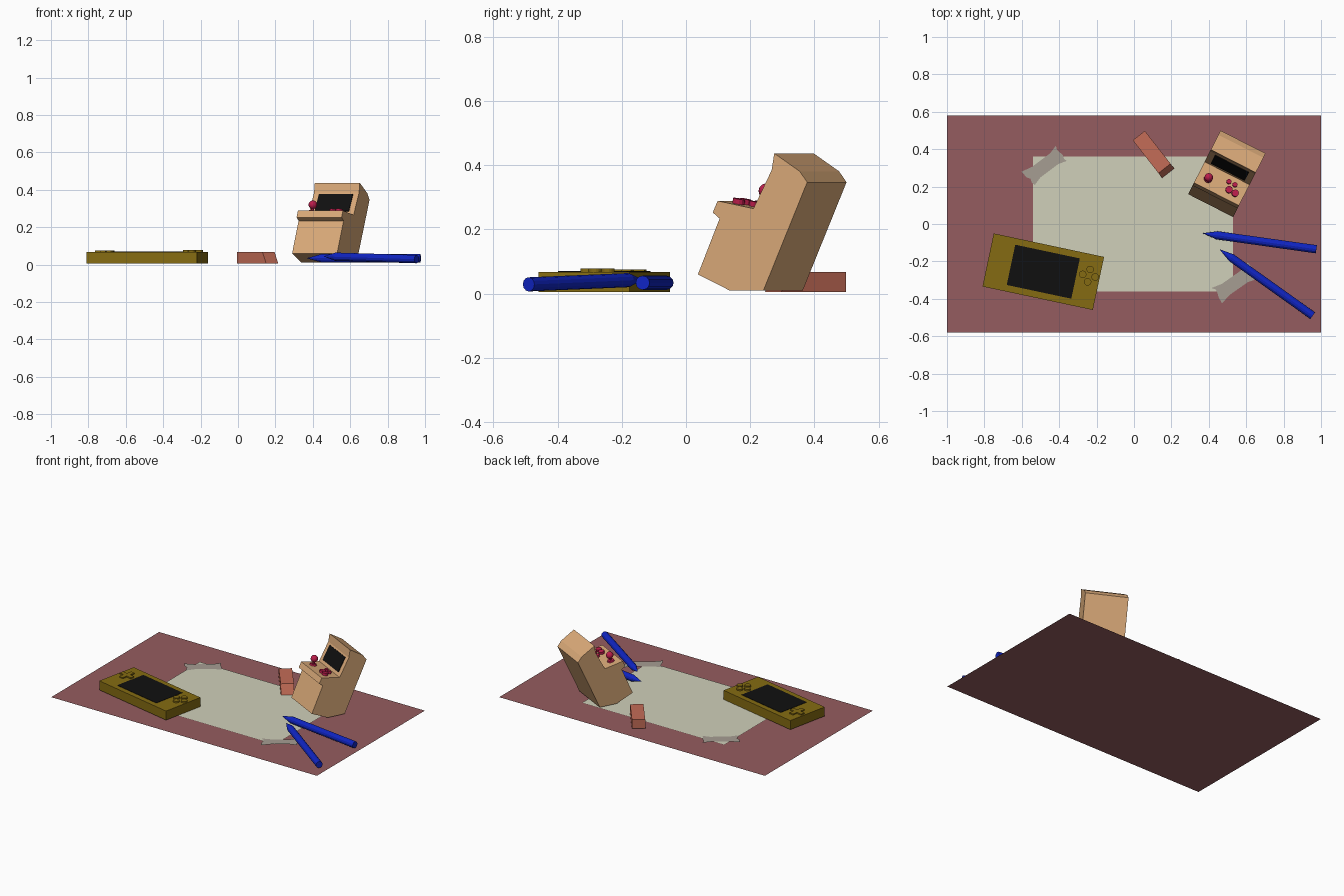
import bpy, bmesh, math, random
from mathutils import Matrix, Vector

if "Cube" in bpy.data.objects:
    bpy.data.objects.remove(bpy.data.objects["Cube"])

random.seed(4)


def mat(name, rgb):
    m = bpy.data.materials.new(name)
    m.diffuse_color = (*rgb, 1)
    m.use_nodes = True
    m.node_tree.nodes["Principled BSDF"].inputs["Base Color"].default_value = m.diffuse_color
    return m


MAT_RED = mat("dusty rose", (.30, .108, .116))
PAPER = mat("cream paper", (.63, .63, .49))
TAPE = mat("grey tape", (.38, .34, .29))
GOLD = mat("dark gold", (.235, .148, .006))
BLACK = mat("screen black", (.005, .005, .005))
PINK = mat("eraser pink", (.55, .15, .095))
BLUE = mat("pencil blue", (.005, .018, .55))
TAN = mat("cabinet tan", (.70, .40, .19))
CHERRY = mat("control red", (.50, .012, .07))


def finish(name, bm, material, M=Matrix(), smooth=False):
    bmesh.ops.recalc_face_normals(bm, faces=bm.faces)
    bm.transform(M)
    me = bpy.data.meshes.new(name)
    bm.to_mesh(me)
    bm.free()
    me.materials.append(material)
    for p in me.polygons:
        p.use_smooth = smooth
    ob = bpy.data.objects.new(name, me)
    bpy.context.collection.objects.link(ob)
    return ob


def prism(name, points, depth, material, M=Matrix()):
    """Face through 3D points, extruded by the depth vector."""
    bm = bmesh.new()
    f = bm.faces.new([bm.verts.new(p) for p in points])
    if depth:
        r = bmesh.ops.extrude_face_region(bm, geom=[f], use_keep_orig=True)
        vs = [g for g in r["geom"] if isinstance(g, bmesh.types.BMVert)]
        bmesh.ops.translate(bm, vec=Vector(depth), verts=vs)
    elif f.normal.z < 0:
        f.normal_flip()
    return finish(name, bm, material, M)


def box(name, sx, sy, z0, z1, material, M=Matrix()):
    x, y = sx / 2, sy / 2
    return prism(name, [(-x, -y, z0), (x, -y, z0), (x, y, z0), (-x, y, z0)],
                 (0, 0, z1 - z0), material, M)


def rod(name, a, b, r1, r2, material, sides=12, M=Matrix()):
    """Cylinder or cone from a to b."""
    a, b = Vector(a), Vector(b)
    bm = bmesh.new()
    bmesh.ops.create_cone(bm, cap_ends=True, segments=sides, radius1=r1,
                          radius2=r2, depth=(b - a).length)
    R = (b - a).to_track_quat('Z', 'Y').to_matrix().to_4x4()
    return finish(name, bm, material, M @ Matrix.Translation((a + b) / 2) @ R)


def place(x, y, deg):
    return Matrix.Translation((x, y, 0)) @ Matrix.Rotation(math.radians(deg), 4, 'Z')


# Mat and paper
prism("desk_mat", [(-1, -.58, 0), (1, -.58, 0), (1, .58, 0), (-1, .58, 0)], None, MAT_RED)
prism("paper", [(-.54, -.36, .004), (.53, -.36, .004), (.53, .36, .004), (-.54, .36, .004)],
      None, PAPER)

# Tape strips with ragged ends and pinched middle
for i, (x, y, ang) in enumerate([(-.475, .313, 37), (.54, -.315, 35)]):
    pts = []
    for s in (1, -1):
        for k in range(6):
            t = k / 5 * 2 - 1
            pts.append((s * (.112 + random.uniform(-.012, .012)), s * t * .05, .007))
        pts += [(s * .06, s * .036, .007), (-s * .06, s * .036, .007)]
    prism(f"tape_{i + 1}", pts, None, TAPE, place(x, y, ang))

# Handheld console
H = place(-.485, -.255, -12)
box("handheld_body", .603, .29, .006, .068, GOLD, H)
box("handheld_screen", .353, .22, .068, .070, BLACK, H)
for k in range(4):
    dx, dy = .034 * math.cos(k * math.pi / 2), .034 * math.sin(k * math.pi / 2)
    rod(f"handheld_button_{k + 1}", (.243 + dx, .03 + dy, .066), (.243 + dx, .03 + dy, .078),
        .02, .02, GOLD, 16, H)
w, l = .015, .05  # direction pad cross
cross = [(l, -w), (l, w), (w, w), (w, l), (-w, l), (-w, w),
         (-l, w), (-l, -w), (-w, -w), (-w, -l), (w, -l), (w, -w)]
prism("direction_pad", [(x - .24, y + .03, .066) for x, y in cross], (0, 0, .01), GOLD, H)

# Eraser with one slanted end: side outline swept across its width
E = place(.038, .457, -52)
prism("eraser", [(-.02, -.041, .006), (.235, -.041, .006), (.203, -.041, .068), (-.02, -.041, .068)],
      (0, .082, 0), PINK, E)

# Pencils: shaft plus pointed tip
for i, (tip, end) in enumerate([((.37, -.05, .034), (.975, -.135, .034)),
                                ((.46, -.137, .044), (.955, -.49, .029))]):
    tip, end = Vector(tip), Vector(end)
    neck = tip + (end - tip).normalized() * .075
    rod(f"pencil_{i + 1}_shaft", neck, end, .022, .022, BLUE)
    rod(f"pencil_{i + 1}_tip", neck, tip, .022, .001, BLUE)

# Leaning arcade cabinet: side profile (depth, height) swept to the left
C = place(.53, .037, -27)
W = .27
profile = [(0, .06), (.111, .01), (.229, .01), (.382, .347), (.356, .381), (.267, .437),
           (.258, .385), (.194, .265), (.069, .289), (.052, .253), (.076, .234)]
prism("arcade_cabinet", [(0, b, z) for b, z in profile], (-W, 0, 0), TAN, C)

# Cabinet screen plate on the sloped face
top, low = Vector((0, .258, .385)), Vector((0, .194, .265))
n = Vector((0, -.88, .47)) * .004
p, q = low.lerp(top, .16), low.lerp(top, .92)
L, R = Vector((-W + .033, 0, 0)), Vector((-.033, 0, 0))
prism("arcade_screen", [p + L, p + R, q + R, q + L], n, BLACK, C)

# Controls on the panel
up = Vector((0, .19, .98))


def panel(a, b):
    return Vector((a, b, .289 - .192 * (b - .069)))


for i, (a, b, r) in enumerate([(-.086, .119, .019), (-.048, .117, .019),
                               (-.106, .157, .013), (-.07, .157, .013)]):
    rod(f"arcade_button_{i + 1}", panel(a, b) - up * .003, panel(a, b) + up * .016, r, r,
        CHERRY, 12, C)
base = panel(-.212, .122)
rod("joystick_base", base - up * .003, base + up * .009, .024, .02, CHERRY, 12, C)
rod("joystick_stick", base, base + up * .04, .008, .008, CHERRY, 8, C)
bm = bmesh.new()
bmesh.ops.create_uvsphere(bm, u_segments=16, v_segments=10, radius=.023)
finish("joystick_ball", bm, CHERRY, C @ Matrix.Translation(base + up * .042), True)
